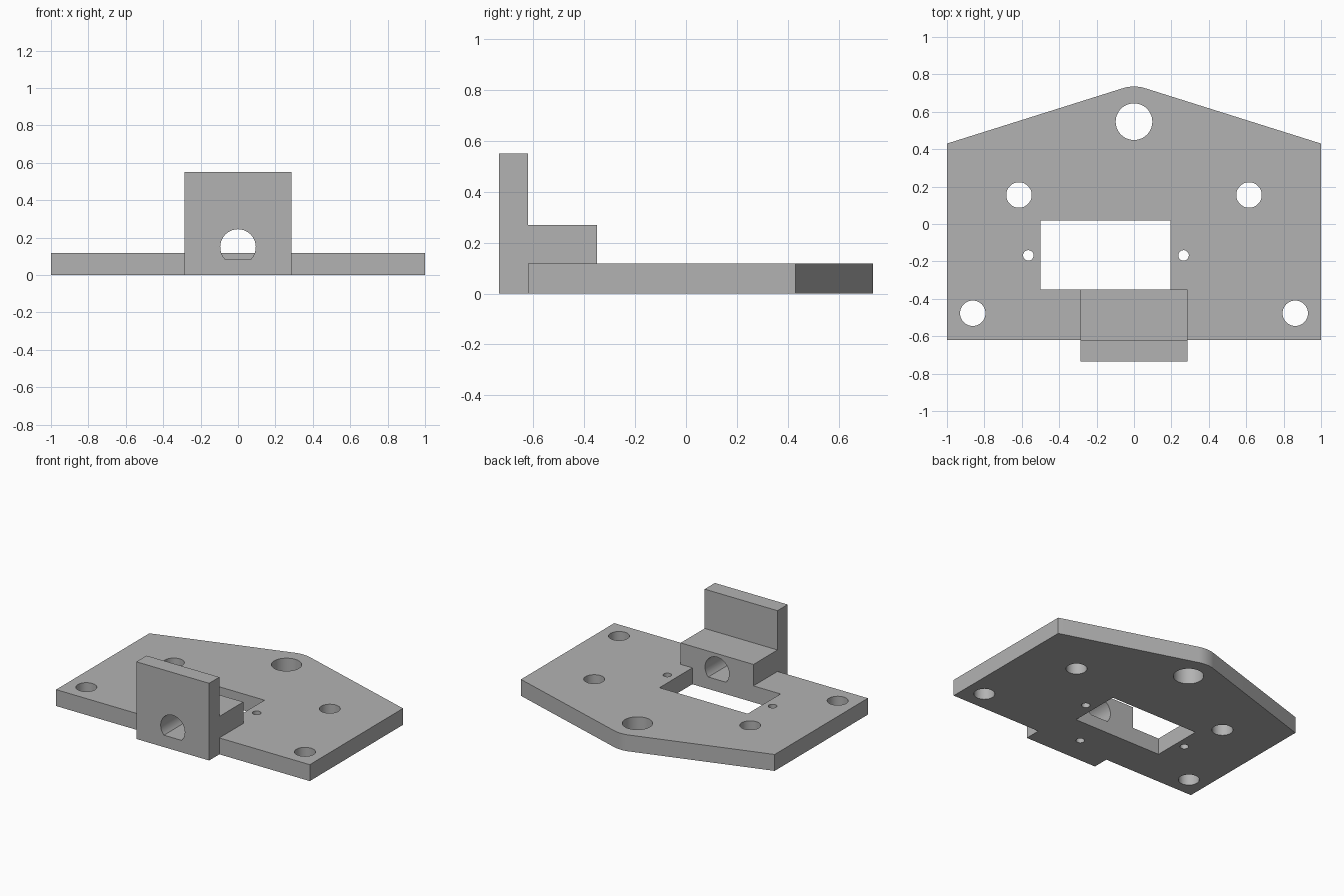
import bpy, bmesh, math
from mathutils import Vector

default = bpy.data.objects.get("Cube")
if default:
    bpy.data.objects.remove(default, do_unlink=True)

grey = bpy.data.materials.new("plain grey")
grey.use_nodes = True
colour = (0.45, 0.45, 0.45, 1)
grey.diffuse_color = colour
grey.node_tree.nodes["Principled BSDF"].inputs["Base Color"].default_value = colour


def prism(name, points, direction):
    """Extrude a closed 3D outline along a direction."""
    bm = bmesh.new()
    face = bm.faces.new([bm.verts.new(p) for p in points])
    grown = bmesh.ops.extrude_face_region(bm, geom=[face])["geom"]
    verts = [g for g in grown if isinstance(g, bmesh.types.BMVert)]
    bmesh.ops.translate(bm, vec=Vector(direction), verts=verts)
    bmesh.ops.recalc_face_normals(bm, faces=bm.faces)
    mesh = bpy.data.meshes.new(name)
    bm.to_mesh(mesh)
    bm.free()
    mesh.materials.append(grey)
    obj = bpy.data.objects.new(name, mesh)
    bpy.context.collection.objects.link(obj)
    return obj


def arc(cx, cy, radius, start, end, steps):
    angles = [start + (end - start) * i / steps for i in range(steps + 1)]
    return [(cx + radius * math.cos(a), cy + radius * math.sin(a)) for a in angles]


def combine(target, other, operation):
    """Apply a boolean and discard the other body."""
    mod = target.modifiers.new(operation.lower(), "BOOLEAN")
    mod.operation, mod.solver, mod.object = operation, "EXACT", other
    bpy.context.view_layer.objects.active = target
    bpy.ops.object.modifier_apply(modifier=mod.name)
    bpy.data.objects.remove(other, do_unlink=True)


def drill(target, x, y, radius, top=0.3):
    ring = arc(x, y, radius, 0, math.tau, 48)[:-1]
    cutter = prism("drill_cutter", [(a, b, -0.1) for a, b in ring], (0, 0, top + 0.1))
    combine(target, cutter, "DIFFERENCE")


# Base plate: straight front and sides, gabled back with a rounded peak
THICK, FRONT, SIDE_BACK, PEAK = 0.117, -0.62, 0.43, 0.735
slope = math.atan2(0.32, 1)
nose = 0.2
rounded = arc(0, PEAK - nose, nose, math.pi / 2 - slope, math.pi / 2 + slope, 10)
outline = [(-1, FRONT), (1, FRONT), (1, SIDE_BACK)] + rounded + [(-1, SIDE_BACK)]
body = prism("mounting_plate", [(x, y, 0) for x, y in outline], (0, 0, THICK))

# Rectangular window
window = [(-0.5, -0.35), (0.195, -0.35), (0.195, 0.02), (-0.5, 0.02)]
combine(body, prism("window_cutter", [(x, y, -0.1) for x, y in window], (0, 0, 0.4)), "DIFFERENCE")

# Mounting holes
drill(body, 0, 0.547, 0.098)
for side in (-1, 1):
    drill(body, side * 0.615, 0.155, 0.068)
    drill(body, side * 0.862, -0.477, 0.068)
    drill(body, -0.15 + side * 0.415, -0.168, 0.028)

# Upright bracket with a stepped side profile
step = [(-0.735, 0), (-0.35, 0), (-0.35, 0.27), (-0.62, 0.27), (-0.62, 0.55), (-0.735, 0.55)]
bracket = prism("bracket", [(-0.287, y, z) for y, z in step], (0.574, 0, 0))
combine(body, bracket, "UNION")

# D-shaped bore through the bracket, with a screw hole from below
bore_z, bore_r, flat_z = 0.15, 0.095, 0.085
low = math.asin((flat_z - bore_z) / bore_r)
bore = arc(0, bore_z, bore_r, low, math.pi - low, 48)
combine(body, prism("bore_cutter", [(x, -0.9, z) for x, z in bore], (0, 0.7, 0)), "DIFFERENCE")
drill(body, 0, -0.54, 0.028, 0.12)

# Smooth hole walls, crisp edges
bpy.ops.object.select_all(action="DESELECT")
body.select_set(True)
bpy.context.view_layer.objects.active = body
bpy.ops.object.shade_smooth_by_angle(angle=math.radians(25))
